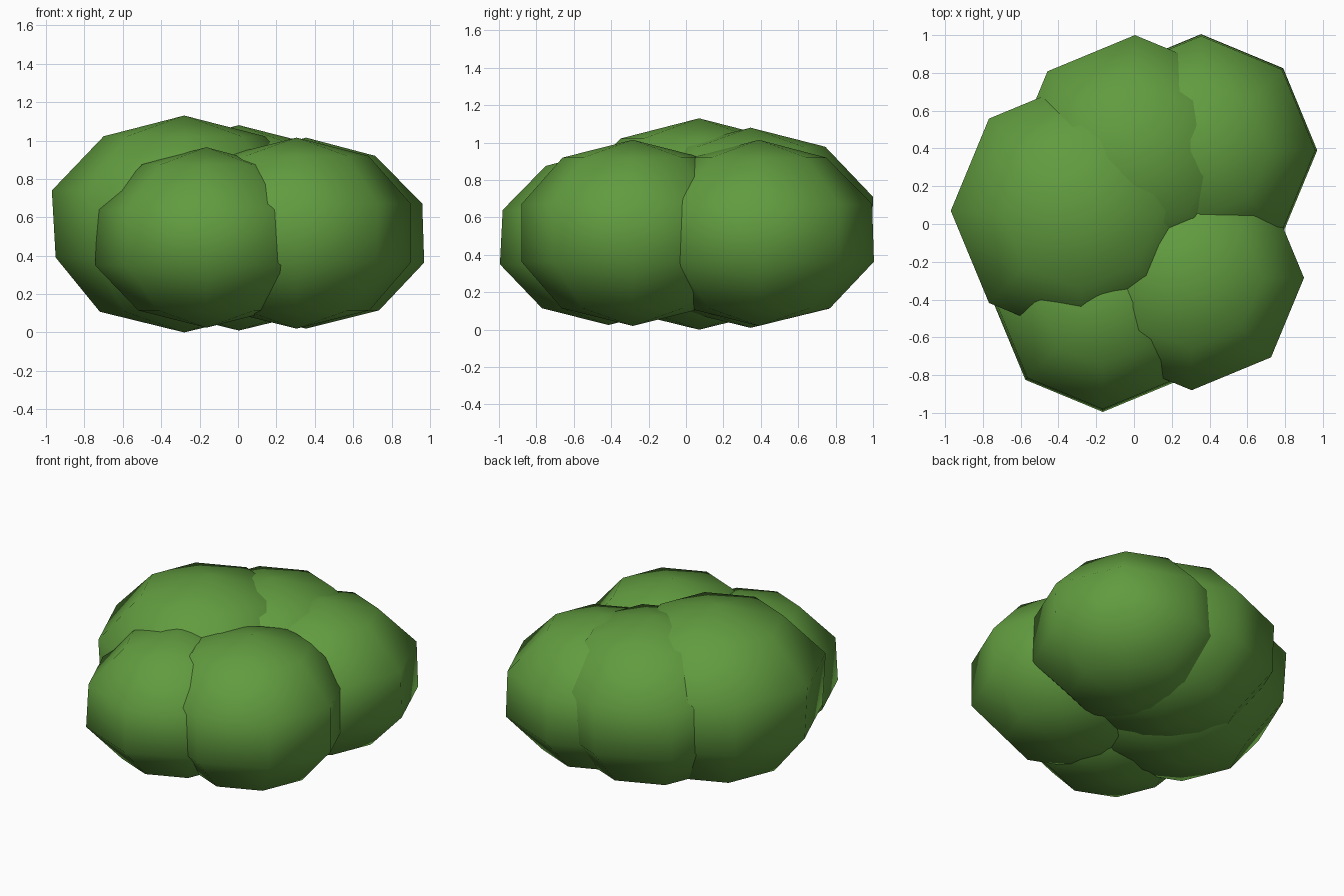
import bpy, bmesh, math

if "Cube" in bpy.data.objects:
    bpy.data.objects.remove(bpy.data.objects["Cube"])

SEGMENTS = 8

green = bpy.data.materials.new("leaf_green")
green.diffuse_color = (0.12, 0.33, 0.05, 1.0)
green.use_nodes = True
green.node_tree.nodes["Principled BSDF"].inputs["Base Color"].default_value = green.diffuse_color


def leaf_clump(name, centre, bottom, top, radii):
    """Low-poly ball: two poles and four rings of eight points."""
    bm = bmesh.new()
    mid, half = (top + bottom) / 2, (top - bottom) / 2
    rings = []
    for i, r in enumerate(radii, start=1):
        z = mid + half * math.cos(i * math.pi / 5)
        rings.append([bm.verts.new((r * math.cos(a), r * math.sin(a), z))
                      for a in (math.tau * k / SEGMENTS for k in range(SEGMENTS))])
    top_pole = bm.verts.new((0, 0, top))
    bottom_pole = bm.verts.new((0, 0, bottom))
    for k in range(SEGMENTS):
        n = (k + 1) % SEGMENTS
        bm.faces.new((top_pole, rings[0][k], rings[0][n]))
        bm.faces.new((bottom_pole, rings[-1][n], rings[-1][k]))
        for upper, lower in zip(rings, rings[1:]):
            bm.faces.new((upper[k], lower[k], lower[n], upper[n]))
    for f in bm.faces:
        f.smooth = True
    mesh = bpy.data.meshes.new(name)
    bm.to_mesh(mesh)
    bm.free()
    mesh.materials.append(green)
    obj = bpy.data.objects.new(name, mesh)
    obj.location = (centre[0], centre[1], 0)
    bpy.context.collection.objects.link(obj)


# Five overlapping clumps arranged in a ring (ring radii from top to bottom)
leaf_clump("clump_left", (-0.28, 0.07), 0.0, 1.13, (0.42, 0.69, 0.67, 0.44))
leaf_clump("clump_back", (0.005, 0.345), 0.01, 1.08, (0.40, 0.655, 0.645, 0.42))
leaf_clump("clump_back_right", (0.355, 0.39), 0.02, 1.015, (0.36, 0.605, 0.615, 0.38))
leaf_clump("clump_front_right", (0.305, -0.285), 0.02, 1.015, (0.375, 0.595, 0.595, 0.38))
leaf_clump("clump_front_left", (-0.165, -0.415), 0.025, 0.965, (0.335, 0.565, 0.58, 0.355))
